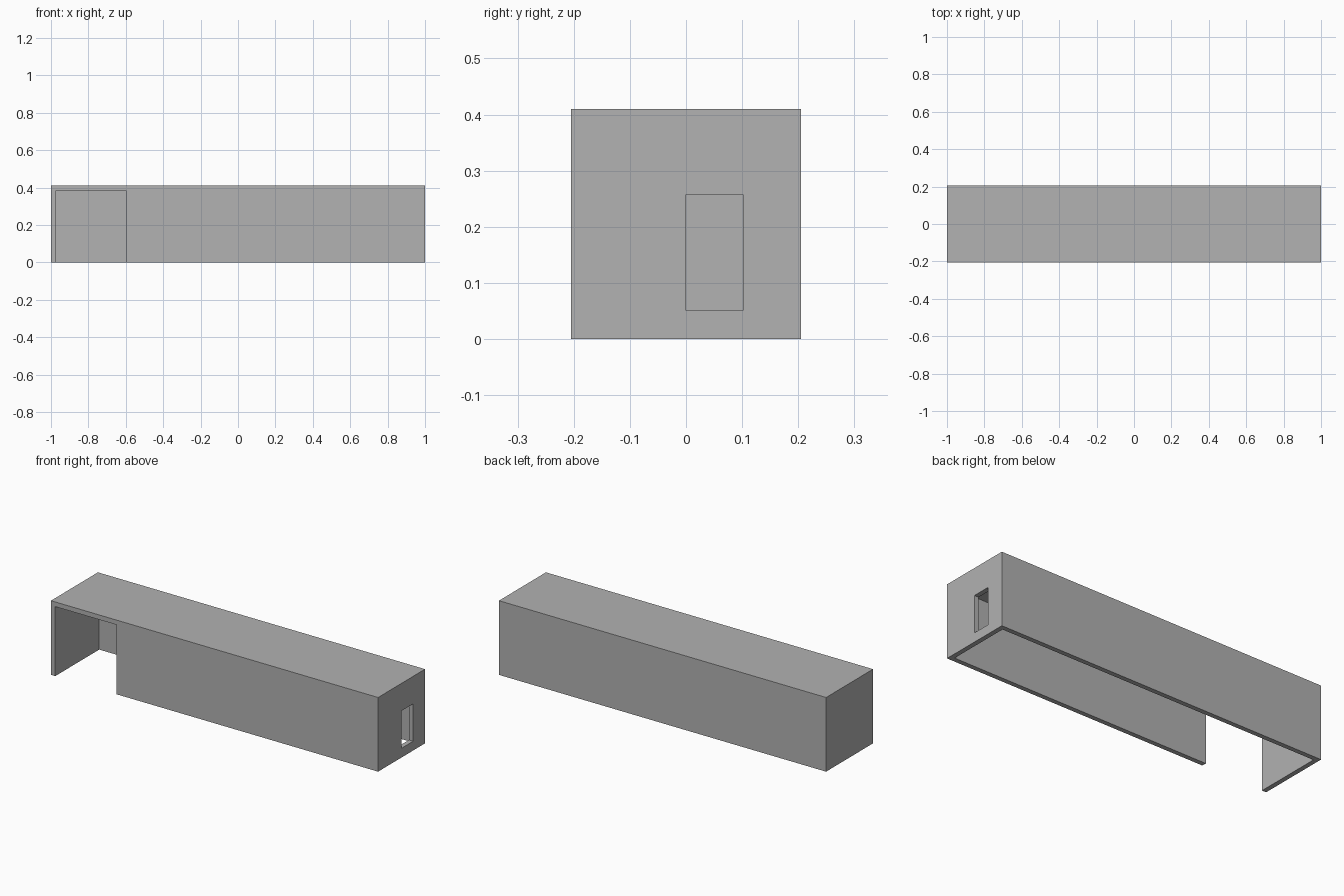
import bpy
import bmesh

cube = bpy.data.objects.get("Cube")
if cube:
    bpy.data.objects.remove(cube, do_unlink=True)

LENGTH, SIZE, WALL = 2.0, 0.41, 0.026
X, Y = LENGTH / 2, SIZE / 2

grey = bpy.data.materials.new("plain_grey")
grey.use_nodes = True
colour = (0.445, 0.445, 0.445, 1)
grey.diffuse_color = colour
grey.node_tree.nodes["Principled BSDF"].inputs["Base Color"].default_value = colour


def box(name, low, high):
    """Box between two opposite corners."""
    bm = bmesh.new()
    bmesh.ops.create_cube(bm, size=1)
    for v in bm.verts:
        v.co = [h if c > 0 else l for c, l, h in zip(v.co, low, high)]
    mesh = bpy.data.meshes.new(name)
    bm.to_mesh(mesh)
    bm.free()
    mesh.materials.append(grey)
    obj = bpy.data.objects.new(name, mesh)
    bpy.context.collection.objects.link(obj)
    return obj


# Long housing, hollowed from below
housing = box("housing", (-X, -Y, 0), (X, Y, SIZE))
cutters = [
    box("cavity_cutter", (-X + WALL, -Y + WALL, -0.1), (X - WALL, Y - WALL, SIZE - WALL)),
    # Doorway in the front wall, flush with the end wall and ceiling
    box("doorway_cutter", (-X + WALL, -Y - 0.1, -0.1), (-0.6, 0, SIZE - WALL)),
    # Small window in the left end
    box("window_cutter", (X - 0.1, 0, 0.051), (X + 0.1, 0.102, 0.258)),
]
for cutter in cutters:
    cut = housing.modifiers.new(cutter.name, "BOOLEAN")
    cut.operation = "DIFFERENCE"
    cut.solver = "EXACT"
    cut.object = cutter
    cutter.hide_render = True

# Bake the cuts and drop the cutters
bpy.context.view_layer.update()
depsgraph = bpy.context.evaluated_depsgraph_get()
result = bpy.data.meshes.new_from_object(housing.evaluated_get(depsgraph))
housing.modifiers.clear()
housing.data = result
result.name = "housing"
for cutter in cutters:
    bpy.data.objects.remove(cutter, do_unlink=True)
